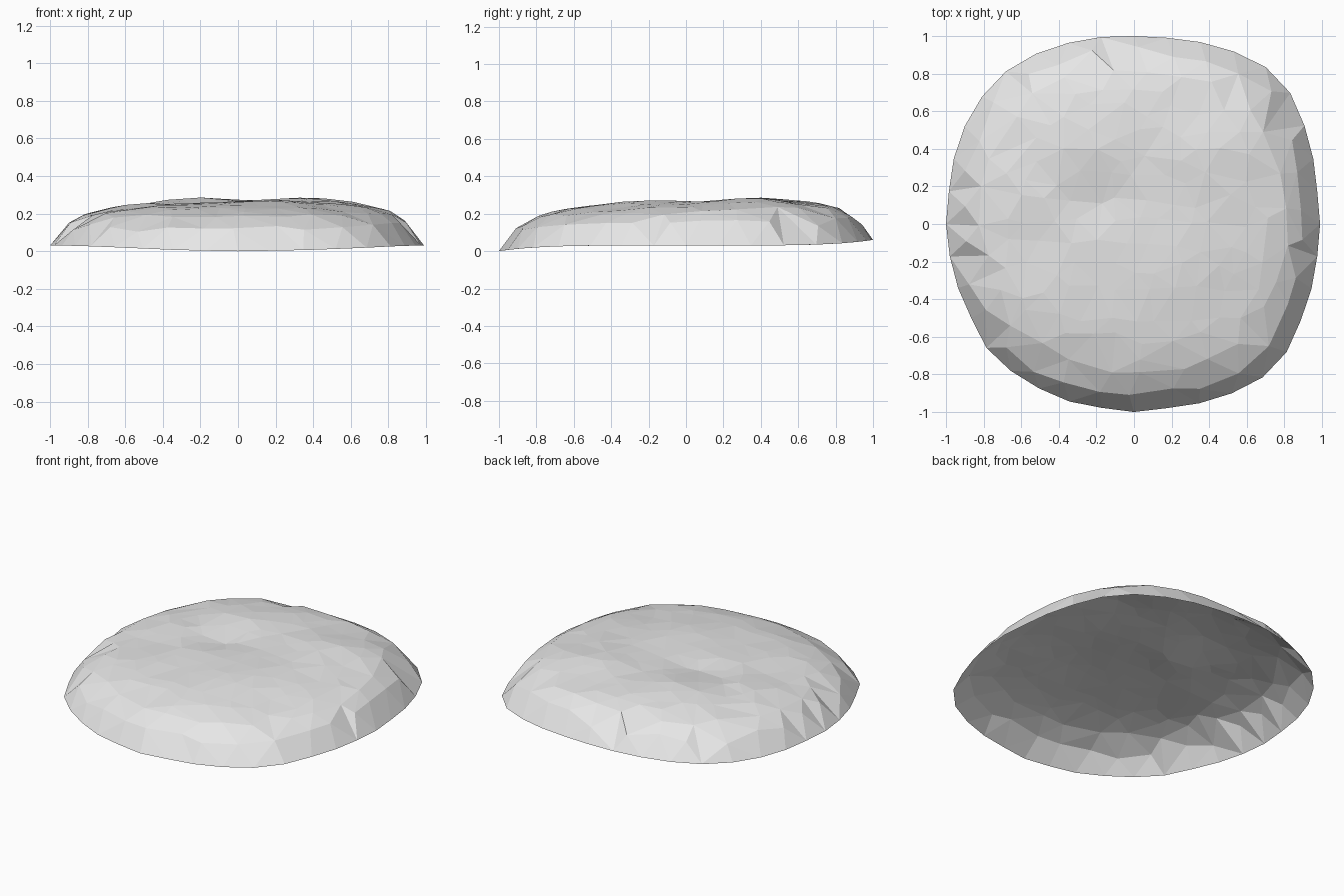
import bpy
import bmesh
import math
import random
from mathutils import Vector, noise
from mathutils.geometry import delaunay_2d_cdt

random.seed(4)
default_cube = bpy.data.objects.get("Cube")
if default_cube:
    bpy.data.objects.remove(default_cube, do_unlink=True)

# Rim radius in hundredths, one value per ten degrees, anticlockwise from +x
RIM = [99, 99, 101.5, 104.7, 108.5, 109, 106, 103, 100.6, 100, 101, 102.5,
       104.5, 106, 105.5, 104, 102, 100, 100, 99.5, 99.6, 100, 102.5, 102,
       101, 100.5, 99.3, 100, 99.5, 101.5, 104, 106.5, 106, 102.5, 100.5, 99]
COUNT = len(RIM)

# Height above the rim against relative distance from the middle
PROFILE = [(0, .235), (.5, .225), (.7, .205), (.82, .175), (.92, .115), (1, 0)]

# Broad humps and hollows on the top: x, y, reach, height
HUMPS = [(-.2, .42, .2, .022), (-.2, .14, .17, -.022), (.2, -.22, .24, .016),
         (.55, -.42, .2, -.018), (.45, .35, .25, .014), (-.6, -.1, .25, -.008)]


def rim_radius(angle):
    place = (angle / math.tau * COUNT) % COUNT
    i = int(place) % COUNT
    return (RIM[i] + (RIM[(i + 1) % COUNT] - RIM[i]) * (place % 1)) / 100


def polar(angle, share):
    reach = rim_radius(angle) * share
    return Vector((reach * math.cos(angle), reach * math.sin(angle)))


def share_of(p):
    return p.length / rim_radius(math.atan2(p.y, p.x))


def height(p):
    s = min(share_of(p), 1)
    rim = .03 + math.copysign(.03 * abs(p.y) ** 5, p.y) * s
    for (s0, h0), (s1, h1) in zip(PROFILE, PROFILE[1:]):
        if s <= s1:
            rise = h0 + (h1 - h0) * (s - s0) / (s1 - s0)
            break
    fade = min(1, (1 - s) * 5)
    tilt = .024 * p.y + .008 * p.x
    for x, y, reach, amount in HUMPS:
        tilt += amount * math.exp(-(p - Vector((x, y))).length_squared / reach ** 2)
    tilt += .012 * noise.noise(Vector((p.x * 4, p.y * 4, 1)))
    return rim + rise + tilt * fade


# Rim and the two irregular rings of the steep sides
points = [polar(math.tau * i / COUNT, 1) for i in range(COUNT)]
for number, share in ((30, .92), (27, .81)):
    for i in range(number):
        angle = math.tau * (i + random.uniform(.3, .7)) / number
        points.append(polar(angle, share + random.uniform(-.025, .025)))

# Loose staggered points over the top
STEP = .14
for row in range(-8, 9):
    for col in range(-8, 9):
        p = Vector(((col + row % 2 / 2) * STEP, row * STEP * .87))
        p += Vector((random.uniform(-1, 1), random.uniform(-1, 1))) * STEP * .3
        if share_of(p) < .74:
            points.append(p)

# Open faceted shell, without an underside
edges = [(i, (i + 1) % COUNT) for i in range(COUNT)]
flat, _, faces, *_ = delaunay_2d_cdt(points, edges, [], 1, 1e-5)
bm = bmesh.new()
verts = [bm.verts.new((p.x, p.y, max(0, height(p)))) for p in flat]
for face in faces:
    bm.faces.new([verts[i] for i in face])
bm.normal_update()
for face in bm.faces:
    if face.normal.z < 0:
        face.normal_flip()

mesh = bpy.data.meshes.new("rock_shell")
bm.to_mesh(mesh)
bm.free()
rock = bpy.data.objects.new("rock_shell", mesh)
bpy.context.collection.objects.link(rock)

# Plain stone colour
stone = bpy.data.materials.new("stone_grey")
stone.use_nodes = True
colour = (.8, .8, .8, 1)
stone.diffuse_color = colour
shader = next(n for n in stone.node_tree.nodes if n.type == "BSDF_PRINCIPLED")
shader.inputs["Base Color"].default_value = colour
shader.inputs["Roughness"].default_value = .9
mesh.materials.append(stone)
